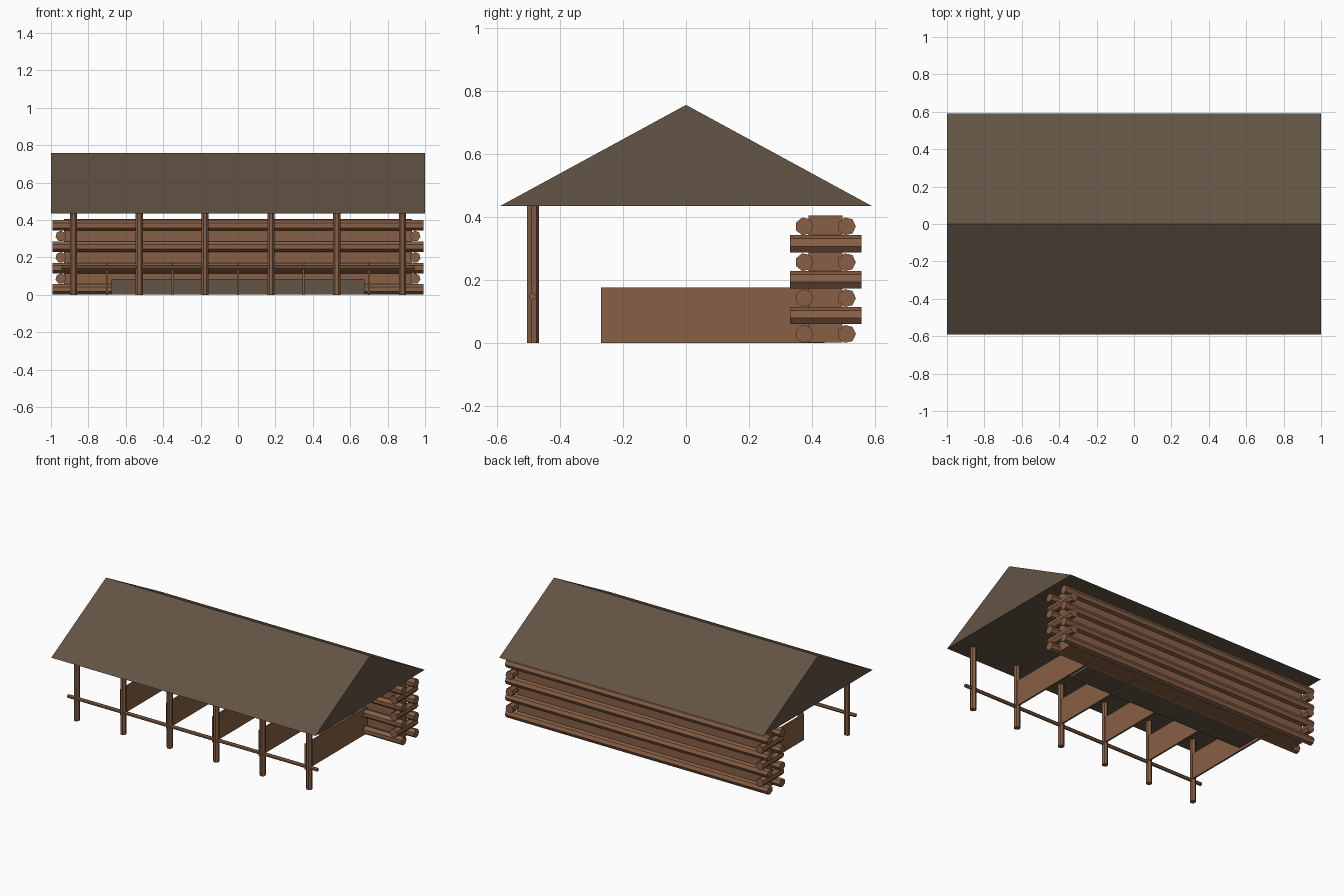
import bpy, bmesh, math

if "Cube" in bpy.data.objects:
    bpy.data.objects.remove(bpy.data.objects["Cube"])


def material(name, rgb):
    m = bpy.data.materials.new(name)
    m.diffuse_color = (*rgb, 1)
    m.use_nodes = True
    m.node_tree.nodes["Principled BSDF"].inputs["Base Color"].default_value = m.diffuse_color
    return m


WOOD = material("brown wood", (0.246, 0.117, 0.061))
ROOF = material("dark olive brown", (0.122, 0.089, 0.058))
UP, ALONG_X, ALONG_Y = (0, 0, 0), (0, math.pi / 2, 0), (math.pi / 2, 0, 0)


def log(name, centre, radius, length, rotation):
    """Seven-sided round timber."""
    bpy.ops.mesh.primitive_cylinder_add(vertices=7, radius=radius, depth=length,
                                        location=centre, rotation=rotation)
    ob = bpy.context.object
    ob.name = name
    ob.data.materials.append(WOOD)


def box(name, low, high, mat):
    mid = [(a + b) / 2 for a, b in zip(low, high)]
    bpy.ops.mesh.primitive_cube_add(size=1, location=mid)
    ob = bpy.context.object
    ob.name = name
    ob.scale = [b - a for a, b in zip(low, high)]
    ob.data.materials.append(mat)


# Solid gable roof: triangle extruded along x
bm = bmesh.new()
profile = [(-0.592, 0.435), (0.592, 0.435), (0, 0.757)]
face = bm.faces.new([bm.verts.new((-1, y, z)) for y, z in profile])
moved = bmesh.ops.extrude_face_region(bm, geom=[face])["geom"]
bmesh.ops.translate(bm, vec=(2, 0, 0),
                    verts=[v for v in moved if isinstance(v, bmesh.types.BMVert)])
bmesh.ops.recalc_face_normals(bm, faces=bm.faces)
mesh = bpy.data.meshes.new("roof")
bm.to_mesh(mesh)
bm.free()
mesh.materials.append(ROOF)
bpy.context.collection.objects.link(bpy.data.objects.new("roof", mesh))

# Log wall: long logs on both faces, short cross logs at the ends
R = 0.029
for i in range(4):
    for side, y in (("inner", 0.376), ("outer", 0.511)):
        log(f"{side}_wall_log", (0, y, 0.029 + 0.114 * i), R, 1.986, ALONG_X)
for i in range(3):
    for x in (-0.947, 0.947):
        log("cross_log", (x, 0.444, 0.086 + 0.114 * i), R, 0.228, ALONG_Y)
box("wall_core", (-0.93, 0.39, 0.002), (0.93, 0.498, 0.405), WOOD)

# Front posts and rail
for i in range(6):
    log("front_post", (-0.88 + 0.352 * i, -0.487, 0.2175), 0.02, 0.435, UP)
log("front_rail", (0, -0.487, 0.148), 0.012, 1.89, ALONG_X)

# Stall partitions and feed trough along the wall
for i in range(5):
    box("stall_partition", (-0.706 + 0.35 * i, -0.27, 0),
        (-0.694 + 0.35 * i, 0.44, 0.176), WOOD)
box("feed_trough", (-0.675, 0.2, 0.001), (0.675, 0.37, 0.085), ROOF)
